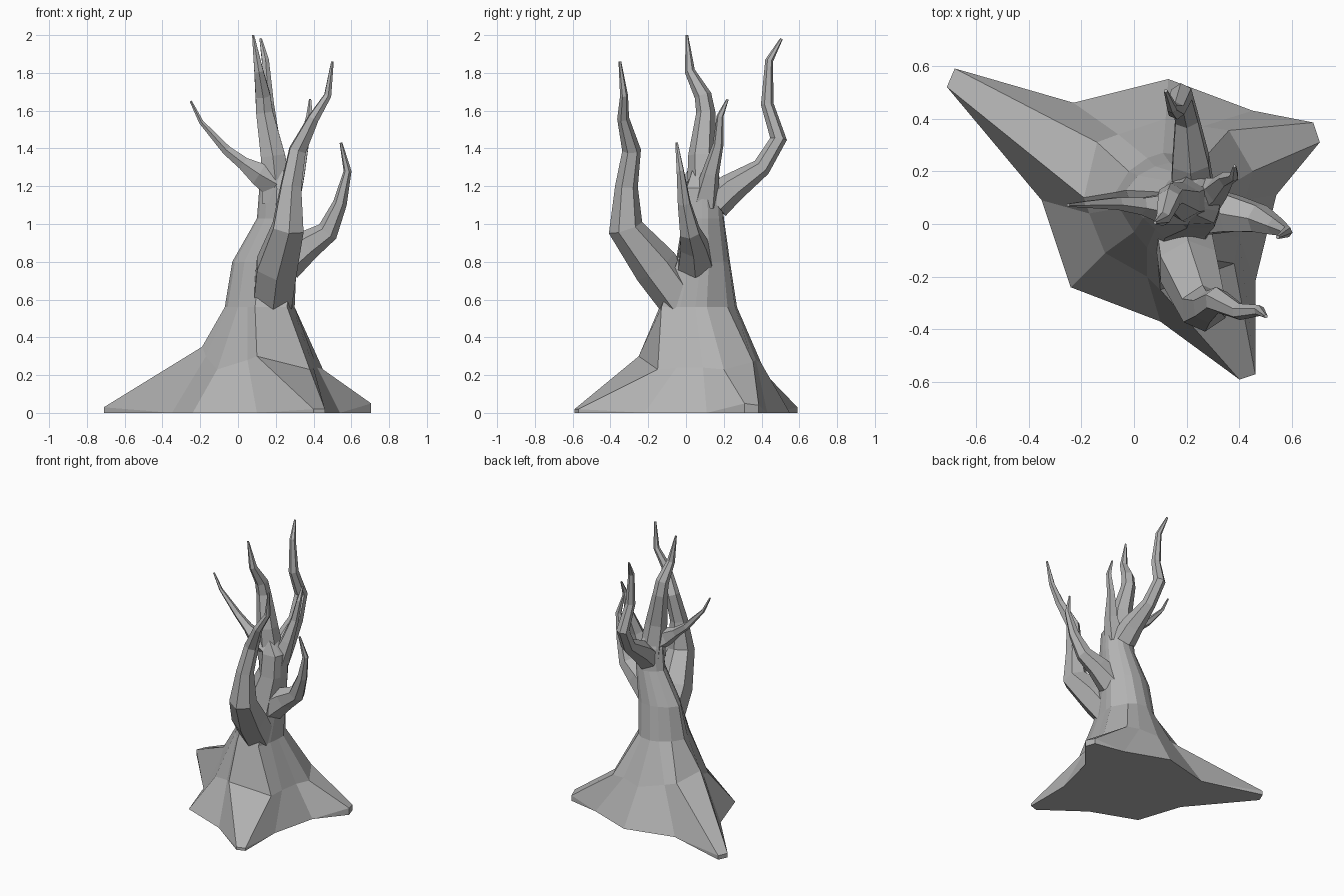
import bpy, bmesh, math
from mathutils import Vector

# Dark grey bark
bark = bpy.data.materials.new("bark")
bark.diffuse_color = (0.45, 0.45, 0.45, 1)


def loft(name, rings):
    """Skin a stack of equal-sized closed rings and cap both ends."""
    bm = bmesh.new()
    vr = [[bm.verts.new(p) for p in r] for r in rings]
    n = len(vr[0])
    for a, b in zip(vr, vr[1:]):
        for i in range(n):
            j = (i + 1) % n
            bm.faces.new((a[i], a[j], b[j], b[i]))
    bm.faces.new(vr[0][::-1])
    bm.faces.new(vr[-1])
    bmesh.ops.remove_doubles(bm, verts=bm.verts, dist=0.0005)
    bmesh.ops.recalc_face_normals(bm, faces=bm.faces)
    me = bpy.data.meshes.new(name)
    bm.to_mesh(me)
    bm.free()
    me.materials.append(bark)
    ob = bpy.data.objects.new(name, me)
    bpy.context.collection.objects.link(ob)
    return ob


def branch(name, path, sides=6):
    """Tapered, flat-faced tube through (x, y, z, radius) points."""
    pts = [Vector(p[:3]) for p in path]
    rings, side = [], Vector((1, 0, 0))
    if abs((pts[1] - pts[0]).normalized().x) > 0.7:
        side = Vector((0, 1, 0))
    for i, p in enumerate(pts):
        t = Vector((0, 0, 0))
        if i > 0:
            t += (p - pts[i - 1]).normalized()
        if i < len(pts) - 1:
            t += (pts[i + 1] - p).normalized()
        t.normalize()
        side = (side - t * side.dot(t)).normalized()
        up = t.cross(side)
        r = path[i][3] * 1.06
        rings.append([p + r * (math.cos(a) * side + math.sin(a) * up)
                      for a in (math.tau * (k + 0.5) / sides for k in range(sides))])
    return loft(name, rings)


# Trunk columns: foot (x, y), toe height, knee (x, y, z), waist (x, y)
cols = [
    ((0.705, 0.31), 0.05, (0.45, 0.20, 0.23), (0.30, 0.11)),    # right root
    ((0.68, 0.385), 0.04, (0.36, 0.355, 0.27), (0.24, 0.22)),
    ((0.45, 0.43), 0, (0.26, 0.37, 0.28), (0.19, 0.26)),
    ((0.13, 0.55), 0, (0.12, 0.40, 0.26), (0.11, 0.27)),
    ((-0.23, 0.46), 0, (-0.06, 0.34, 0.30), (0.05, 0.25)),
    ((-0.68, 0.59), 0.03, (-0.14, 0.31, 0.32), (-0.02, 0.20)),  # left root
    ((-0.71, 0.52), 0.03, (-0.19, 0.10, 0.35), (-0.07, 0.12)),
    ((-0.35, 0.09), 0, (-0.17, 0.04, 0.30), (-0.055, 0.06)),
    ((-0.24, -0.24), 0, (-0.11, -0.11, 0.23), (0.0, -0.03)),
    ((0.10, -0.37), 0, (0.05, -0.20, 0.28), (0.05, -0.09)),
    ((0.40, -0.59), 0.02, (0.10, -0.25, 0.30), (0.09, -0.14)),  # front root
    ((0.46, -0.57), 0.02, (0.38, -0.15, 0.23), (0.26, -0.13)),
    ((0.46, -0.22), 0, (0.40, -0.05, 0.24), (0.29, -0.03)),
    ((0.54, 0.11), 0, (0.42, 0.09, 0.24), (0.30, 0.05)),
]
rings = [
    [Vector((*f, 0)) for f, t, k, w in cols],
    [Vector((*f, t)) for f, t, k, w in cols],
    [Vector(k) for f, t, k, w in cols],
    [Vector((*w, 0.56)) for f, t, k, w in cols],
]
# Upper trunk: the waist outline shrunk and shifted
for cx, cy, z, sx, sy in [(0.14, 0.10, 0.80, 0.92, 0.70), (0.215, 0.10, 1.03, 0.62, 0.53),
                          (0.22, 0.10, 1.19, 0.58, 0.46), (0.19, 0.09, 1.29, 0.30, 0.26)]:
    rings.append([Vector((cx + (w[0] - 0.115) * sx, cy + (w[1] - 0.08) * sy, z))
                  for f, t, k, w in cols])
loft("trunk_and_roots", rings)

# Branches
branch("front_branch", [(0.18, -0.01, 0.57, 0.11), (0.205, -0.16, 0.775, 0.115),
                        (0.265, -0.32, 0.98, 0.088),
                        (0.28, -0.315, 1.20, 0.057), (0.315, -0.288, 1.39, 0.047),
                        (0.40, -0.333, 1.56, 0.03), (0.475, -0.328, 1.68, 0.02),
                        (0.5, -0.35, 1.86, 0.007)])
branch("right_branch", [(0.25, 0.05, 0.80, 0.10), (0.37, 0.04, 0.89, 0.075),
                        (0.475, 0.02, 0.96, 0.055), (0.54, -0.01, 1.11, 0.035),
                        (0.58, -0.03, 1.28, 0.02), (0.545, -0.05, 1.43, 0.007)])
branch("top_leader", [(0.21, 0.10, 1.12, 0.09), (0.185, 0.085, 1.36, 0.07),
                      (0.14, 0.105, 1.59, 0.048), (0.132, 0.09, 1.68, 0.043),
                      (0.11, 0.02, 1.81, 0.026), (0.08, 0.005, 2.0, 0.006)])
branch("back_branch", [(0.22, 0.15, 1.11, 0.085), (0.215, 0.24, 1.19, 0.075),
                       (0.20, 0.40, 1.30, 0.047), (0.18, 0.49, 1.45, 0.042),
                       (0.16, 0.43, 1.635, 0.032), (0.145, 0.44, 1.865, 0.02),
                       (0.12, 0.505, 1.98, 0.007)])
branch("left_branch", [(0.19, 0.08, 1.22, 0.08), (0.11, 0.06, 1.265, 0.06),
                       (0.03, 0.07, 1.32, 0.034), (-0.06, 0.08, 1.39, 0.025),
                       (-0.195, 0.075, 1.54, 0.012), (-0.25, 0.072, 1.65, 0.006)], 5)
branch("small_right_branch", [(0.26, 0.10, 1.11, 0.075), (0.315, 0.13, 1.27, 0.045),
                              (0.35, 0.17, 1.42, 0.028), (0.38, 0.18, 1.57, 0.018),
                              (0.382, 0.22, 1.66, 0.006)], 5)
